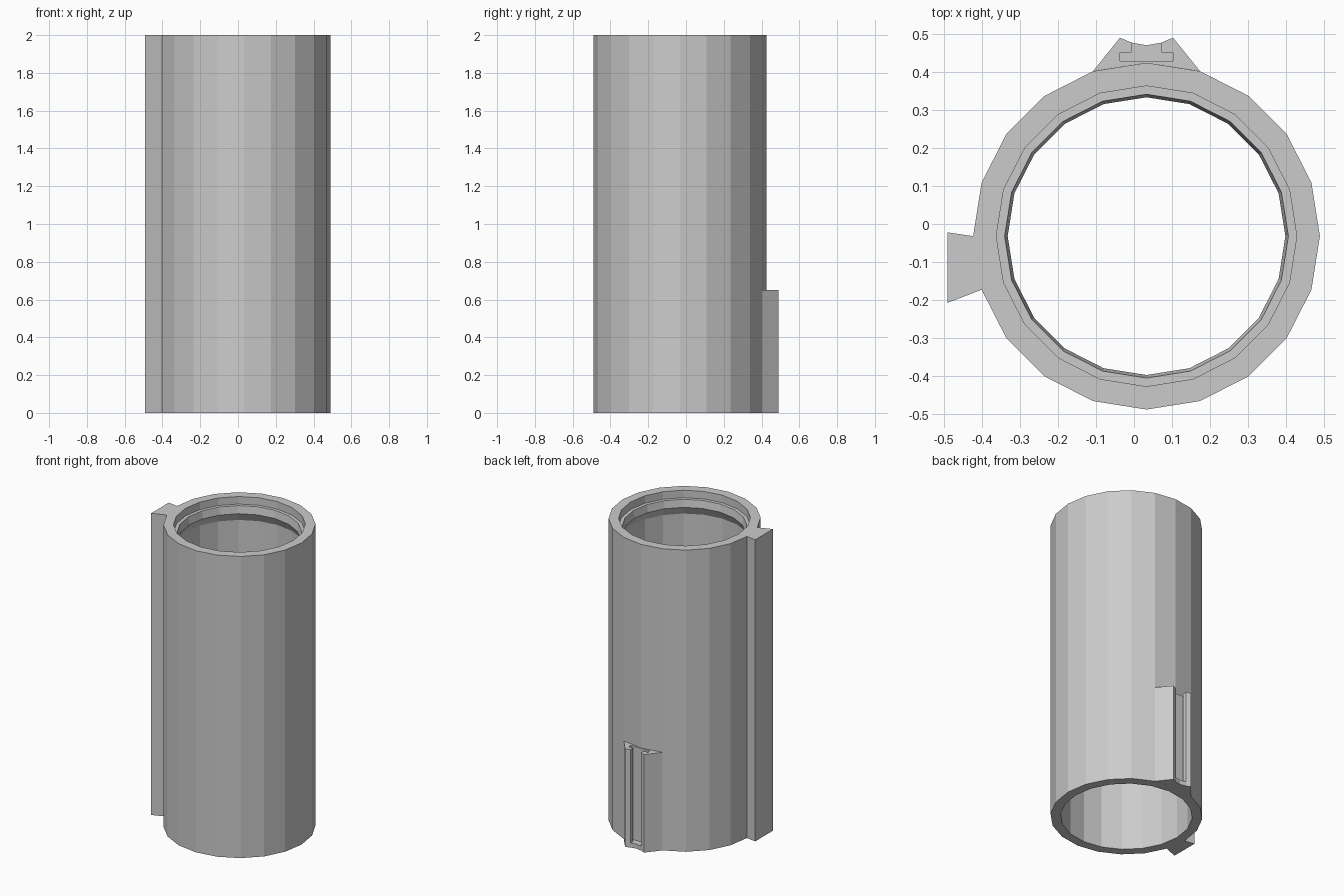
import bpy, bmesh
from math import cos, sin, pi

if "Cube" in bpy.data.objects:
    bpy.data.objects.remove(bpy.data.objects["Cube"])

CX, CY, SIDES = 0.033, -0.032, 20
R_OUT, R_IN = 0.457, 0.396


def finish(name, bm):
    bmesh.ops.recalc_face_normals(bm, faces=bm.faces)
    mesh = bpy.data.meshes.new(name)
    bm.to_mesh(mesh)
    bm.free()
    obj = bpy.data.objects.new(name, mesh)
    bpy.context.collection.objects.link(obj)
    return obj


def lathe(name, profile):
    """Spin a closed (radius, z) profile around the tube axis."""
    bm = bmesh.new()
    rings = []
    for i in range(SIDES):
        a = 2 * pi * i / SIDES
        rings.append([bm.verts.new((CX + r * cos(a), CY + r * sin(a), z)) for r, z in profile])
    n = len(profile)
    for i in range(SIDES):
        a, b = rings[i], rings[(i + 1) % SIDES]
        for j in range(n):
            k = (j + 1) % n
            bm.faces.new((a[j], b[j], b[k], a[k]))
    return finish(name, bm)


def prism(name, outline, z0, z1):
    """Extrude a flat (x, y) outline from z0 to z1."""
    bm = bmesh.new()
    face = bm.faces.new([bm.verts.new((x, y, z0)) for x, y in outline])
    ext = bmesh.ops.extrude_face_region(bm, geom=[face])
    top = [v for v in ext["geom"] if isinstance(v, bmesh.types.BMVert)]
    bmesh.ops.translate(bm, verts=top, vec=(0, 0, z1 - z0))
    return finish(name, bm)


def rim(step):
    """Outer corner of the tube."""
    a = 2 * pi * step / SIDES
    return CX + R_OUT * cos(a), CY + R_OUT * sin(a)


def mirrored(half):
    """Mirror a half outline, given as (offset, y), about the tube centre line."""
    return [(CX + x, y) for x, y in half] + [(CX - x, y) for x, y in reversed(half) if x > 0]


# Tube with a stepped snap lip just below the top rim
lathe("tube_body", [(R_OUT, 0), (R_OUT, 2), (R_IN, 2), (R_IN, 1.95),
                    (0.374, 1.95), (0.366, 1.90), (R_IN, 1.845), (R_IN, 0)])

# Full-height rib on the left
prism("side_rib", [rim(10), (-0.492, -0.022), (-0.492, -0.208), rim(11)], 0, 2)

# Short slide mount at the back with a concave outer face
mount = prism("rear_mount", mirrored([(0, 0.425), (0.141, 0.403), (0.070, 0.491),
                                      (0.039, 0.478), (0, 0.471)]), 0, 0.65)

# T-shaped slot, open at the top and closed by a thin floor
slot = prism("slot_cutter", mirrored([(0, 0.429), (0.070, 0.429), (0.070, 0.452),
                                      (0.039, 0.452), (0.039, 0.52), (0, 0.52)]), 0.03, 0.8)
slot.hide_render = True
slot.hide_set(True)
cut = mount.modifiers.new("slot", "BOOLEAN")
cut.operation = "DIFFERENCE"
cut.solver = "EXACT"
cut.object = slot
